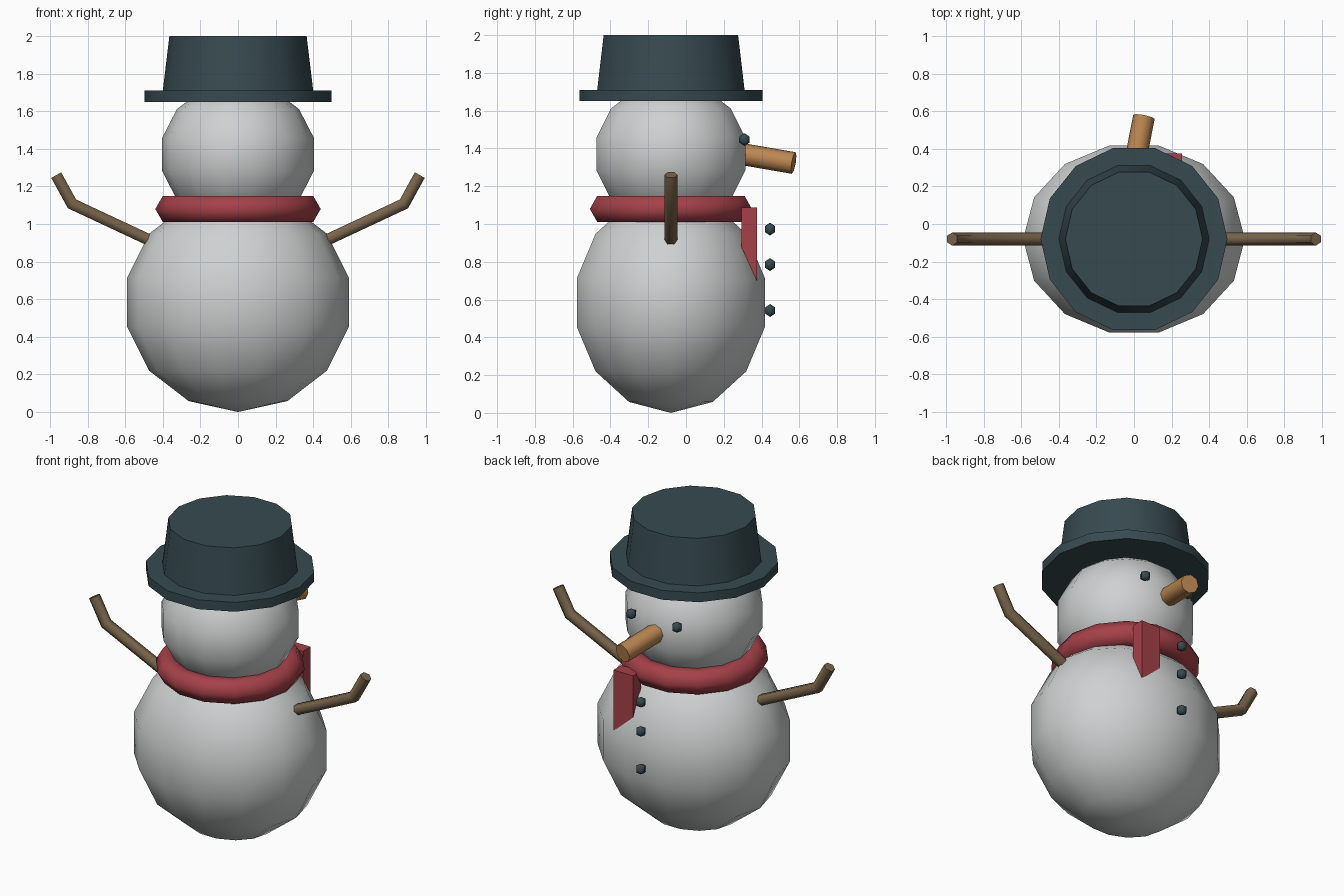
import bpy, bmesh
from math import sin, cos, pi, radians
from mathutils import Vector

if "Cube" in bpy.data.objects:
    bpy.data.objects.remove(bpy.data.objects["Cube"], do_unlink=True)

AXIS_Y = -0.08   # the figure's vertical axis
SIDES = 14


def material(name, rgb):
    mat = bpy.data.materials.new(name)
    mat.use_nodes = True
    mat.diffuse_color = (*rgb, 1)
    mat.node_tree.nodes["Principled BSDF"].inputs["Base Color"].default_value = (*rgb, 1)
    return mat


snow = material("snow white", (0.62, 0.64, 0.64))
red = material("scarf red", (0.38, 0.052, 0.066))
slate = material("dark slate", (0.038, 0.068, 0.08))
bark = material("bark brown", (0.19, 0.13, 0.07))
orange = material("carrot orange", (0.50, 0.24, 0.08))


def finish(name, bm, mat, smooth=True):
    bmesh.ops.remove_doubles(bm, verts=bm.verts, dist=0.0005)
    bmesh.ops.recalc_face_normals(bm, faces=bm.faces)
    mesh = bpy.data.meshes.new(name)
    bm.to_mesh(mesh)
    bm.free()
    mesh.materials.append(mat)
    obj = bpy.data.objects.new(name, mesh)
    bpy.context.collection.objects.link(obj)
    if smooth:
        bpy.ops.object.select_all(action="DESELECT")
        bpy.context.view_layer.objects.active = obj
        obj.select_set(True)
        bpy.ops.object.shade_smooth_by_angle(angle=radians(70))
    return obj


def lathe(name, profile, mat, sides=SIDES, centre=(0, AXIS_Y, 0), depth=1):
    """Spin an (r, z) profile about the vertical; depth scales it along y."""
    bm = bmesh.new()
    verts = [bm.verts.new((r, 0, z)) for r, z in profile]
    edges = [bm.edges.new(pair) for pair in zip(verts, verts[1:])]
    bmesh.ops.spin(bm, geom=verts + edges, cent=(0, 0, 0), axis=(0, 0, 1),
                   angle=2 * pi, steps=sides)
    bmesh.ops.scale(bm, vec=(1, depth, 1), verts=bm.verts)
    bmesh.ops.translate(bm, vec=centre, verts=bm.verts)
    return finish(name, bm, mat)


def ball(name, width, height, centre, mat, sides=SIDES, depth=1):
    rings = sides // 2
    arc = [(width * sin(pi * i / rings), -height * cos(pi * i / rings))
           for i in range(rings + 1)]
    return lathe(name, arc, mat, sides, centre, depth)


def tube(name, points, radius, sides, side, mat):
    """Sweep a polygon along a path; one polygon corner points along side."""
    points = [Vector(p) for p in points]
    bm = bmesh.new()
    rings = []
    for i, p in enumerate(points):
        steps = []
        if i > 0:
            steps.append((p - points[i - 1]).normalized())
        if i < len(points) - 1:
            steps.append((points[i + 1] - p).normalized())
        tangent = sum(steps, Vector()).normalized()
        v = tangent.cross(Vector(side)).normalized()
        u = v.cross(tangent)
        miter = 1 / tangent.dot(steps[0])
        rings.append([bm.verts.new(p + radius * (u * cos(a) + v * sin(a) * miter))
                      for a in (2 * pi * k / sides for k in range(sides))])
    for low, high in zip(rings, rings[1:]):
        for k in range(sides):
            n = (k + 1) % sides
            bm.faces.new((low[k], low[n], high[n], high[k]))
    bm.faces.new(rings[0])
    bm.faces.new(rings[-1])
    return finish(name, bm, mat)


# Snowballs
ball("body", 0.605, 0.584, (0, AXIS_Y, 0.584), snow, depth=0.865)
ball("head", 0.415, 0.388, (0, AXIS_Y, 1.37), snow)

# Hat: brim and tapered crown
lathe("hat", [(0, 1.65), (0.497, 1.65), (0.497, 1.71), (0.4, 1.71),
              (0.365, 2.0), (0, 2.0)], slate)

# Scarf ring with a six-sided section
section = [(0.36 + 0.08 * cos(pi * i / 3), 1.08 + 0.08 * sin(pi * i / 3))
           for i in range(7)]
lathe("scarf", section, red)

# Scarf tail: a slab with a slanted lower end
bm = bmesh.new()
bmesh.ops.create_cube(bm, size=1)
for v in bm.verts:
    outer, left = v.co.y > 0, v.co.x > 0
    bottom = (0.70 if outer else 0.875) + (0 if left else 0.1)
    v.co = (0.255 if left else 0.115, 0.375 if outer else 0.295,
            1.088 if v.co.z > 0 else bottom)
finish("scarf_tail", bm, red, smooth=False)

# Twig arms
for label, s in (("left", 1), ("right", -1)):
    tube(label + "_arm", [(s * 0.43, AXIS_Y, 0.895), (s * 0.883, AXIS_Y, 1.107),
                          (s * 0.967, AXIS_Y, 1.26)], 0.035, 6, (0, 1, 0), bark)
    ball(label + "_eye", 0.034, 0.034, (0.01 + s * 0.163, 0.31, 1.447), slate, 6)

# Carrot nose
tube("nose", [(-0.01, 0.25, 1.378), (0.053, 0.57, 1.323)], 0.058, 8, (1, 0, 0), orange)

# Buttons
for i, z in enumerate((0.973, 0.785, 0.542)):
    ball(f"button_{i + 1}", 0.034, 0.034, (0.01, 0.445, z), slate, 6)
